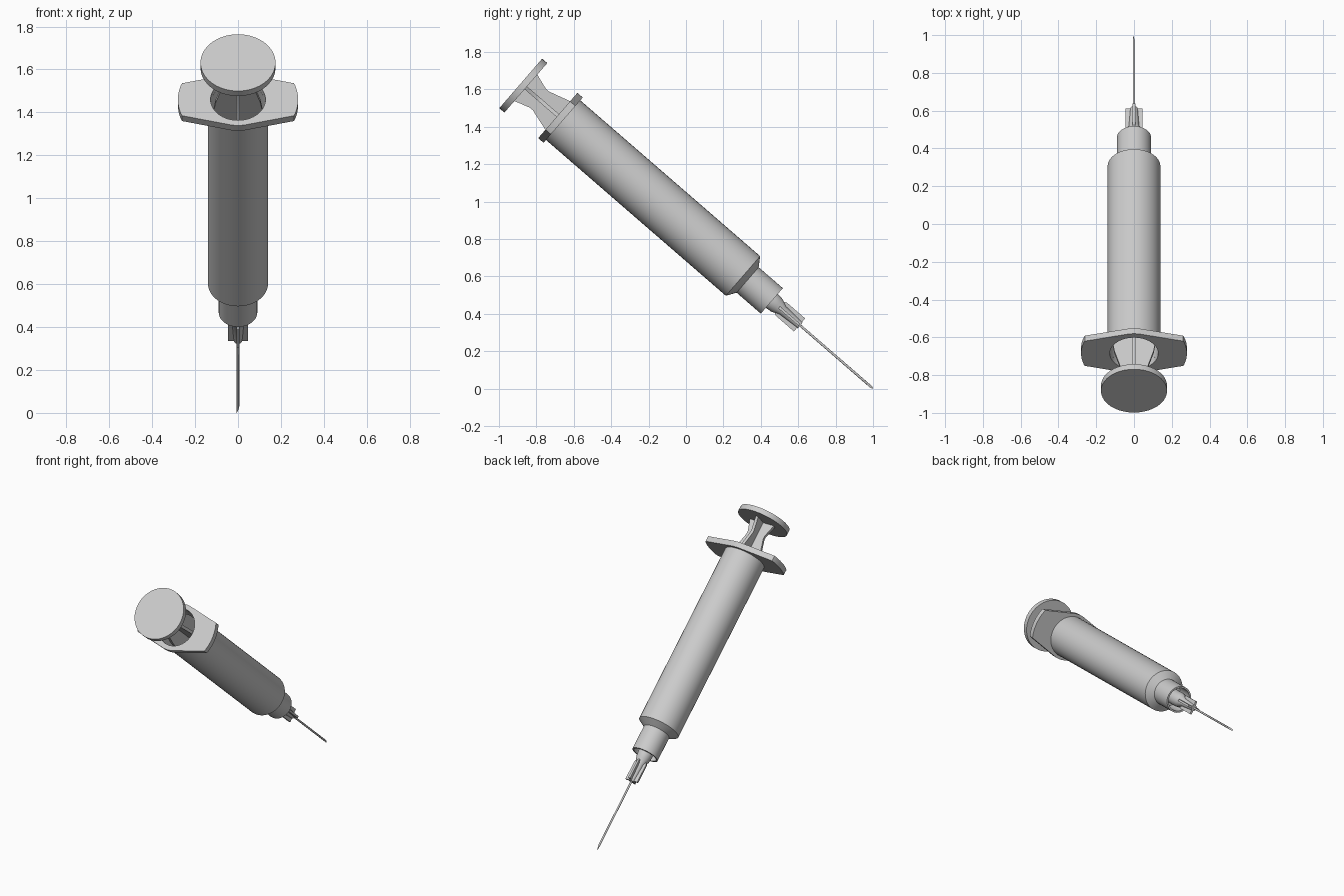
import bpy, bmesh, math
from mathutils import Matrix

if "Cube" in bpy.data.objects:
    bpy.data.objects.remove(bpy.data.objects["Cube"])

grey = bpy.data.materials.new("light_grey")
grey.use_nodes = True
grey.diffuse_color = (0.6, 0.6, 0.6, 1)
grey.node_tree.nodes["Principled BSDF"].inputs["Base Color"].default_value = (0.6, 0.6, 0.6, 1)

# Parts are built along local z from the needle tip, then tilted as one
TILT = Matrix.Translation((0, 1, 0)) @ Matrix.Rotation(math.radians(49.1), 4, 'X')


def finish(name, bm):
    bmesh.ops.remove_doubles(bm, verts=bm.verts, dist=0.0001)
    bmesh.ops.recalc_face_normals(bm, faces=bm.faces)
    bm.transform(TILT)
    mesh = bpy.data.meshes.new(name)
    bm.to_mesh(mesh)
    bm.free()
    mesh.materials.append(grey)
    obj = bpy.data.objects.new(name, mesh)
    bpy.context.collection.objects.link(obj)
    bpy.ops.object.select_all(action='DESELECT')
    obj.select_set(True)
    bpy.context.view_layer.objects.active = obj
    bpy.ops.object.shade_smooth_by_angle(angle=math.radians(25))
    return obj


def lathe(name, profile, sides=40):
    """Spin (radius, height) points around the axis."""
    bm = bmesh.new()
    verts = [bm.verts.new((r, 0, z)) for r, z in profile]
    edges = [bm.edges.new(pair) for pair in zip(verts, verts[1:])]
    bmesh.ops.spin(bm, geom=verts + edges, axis=(0, 0, 1), cent=(0, 0, 0),
                   angle=math.tau, steps=sides)
    return finish(name, bm)


def cross_ribs(name, profile, thickness):
    """Two crossing plates with a mirrored (half width, height) outline."""
    bm = bmesh.new()
    outline = profile + [(-w, z) for w, z in reversed(profile)]
    for turn in (0, math.pi / 2):
        face = bm.faces.new([bm.verts.new((w, -thickness / 2, z)) for w, z in outline])
        extra = bmesh.ops.extrude_face_region(bm, geom=[face], use_keep_orig=True)["geom"]
        moved = [g for g in extra if isinstance(g, bmesh.types.BMVert)]
        bmesh.ops.translate(bm, verts=moved, vec=(0, thickness, 0))
        plate = moved + list(face.verts)
        bmesh.ops.rotate(bm, verts=plate, cent=(0, 0, 0),
                         matrix=Matrix.Rotation(turn, 3, 'Z'))
    return finish(name, bm)


# Hollow barrel with a chamfered shoulder and open locking collar
lathe("barrel", [(0, 1.0), (0.128, 1.0), (0.128, 2.2), (0.14, 2.2), (0.14, 0.92),
                 (0.09, 0.887), (0.09, 0.716), (0.078, 0.716), (0.078, 0.84), (0, 0.84)])


# Finger flange: rounded middle, straight tapers, arc ends, round hole
def flange_radius(angle):
    c, s = abs(math.cos(angle)), abs(math.sin(angle))
    lean = math.radians(14)
    if math.atan2(c, s) < lean:
        return 0.16
    return min(0.28, 0.16 / (c * math.sin(lean) + s * math.cos(lean)))


bm = bmesh.new()
STEPS = 120
rings = []
for outer, z in ((False, 2.192), (True, 2.192), (True, 2.23), (False, 2.23)):
    ring = []
    for i in range(STEPS):
        a = math.tau * i / STEPS
        r = flange_radius(a) if outer else 0.128
        ring.append(bm.verts.new((r * math.cos(a), r * math.sin(a), z)))
    rings.append(ring)
for k in range(4):
    low, high = rings[k], rings[(k + 1) % 4]
    for i in range(STEPS):
        j = (i + 1) % STEPS
        bm.faces.new((low[i], low[j], high[j], high[i]))
finish("finger_flange", bm)

# Plunger: thumb disc, crossed ribs and stopper
lathe("thumb_disc", [(0, 2.456), (0.175, 2.456), (0.175, 2.492), (0, 2.492)])
cross_ribs("plunger_ribs", [(0.115, 1.05), (0.115, 2.15), (0.104, 2.22), (0.066, 2.35),
                            (0.066, 2.37), (0.085, 2.43), (0.095, 2.458)], 0.02)
lathe("plunger_stopper", [(0, 1.01), (0.126, 1.01), (0.126, 1.1), (0, 1.1)])

# Needle hub with four grip ribs
lathe("needle_hub", [(0, 0.515), (0.02, 0.515), (0.028, 0.64), (0.045, 0.68),
                     (0.05, 0.72), (0.05, 0.845), (0, 0.845)], 24)
cross_ribs("hub_ribs", [(0.046, 0.52), (0.046, 0.65), (0.034, 0.67)], 0.014)

# Needle with a slanted tip
R = 0.0065
bm = bmesh.new()
bmesh.ops.create_cone(bm, cap_ends=True, segments=16, radius1=R, radius2=R, depth=0.54,
                      matrix=Matrix.Translation((0, 0, 0.27)))
for v in bm.verts:
    if v.co.z < 0.1:
        v.co.z = 0.05 * (v.co.x + R) / (2 * R)
finish("needle", bm)
